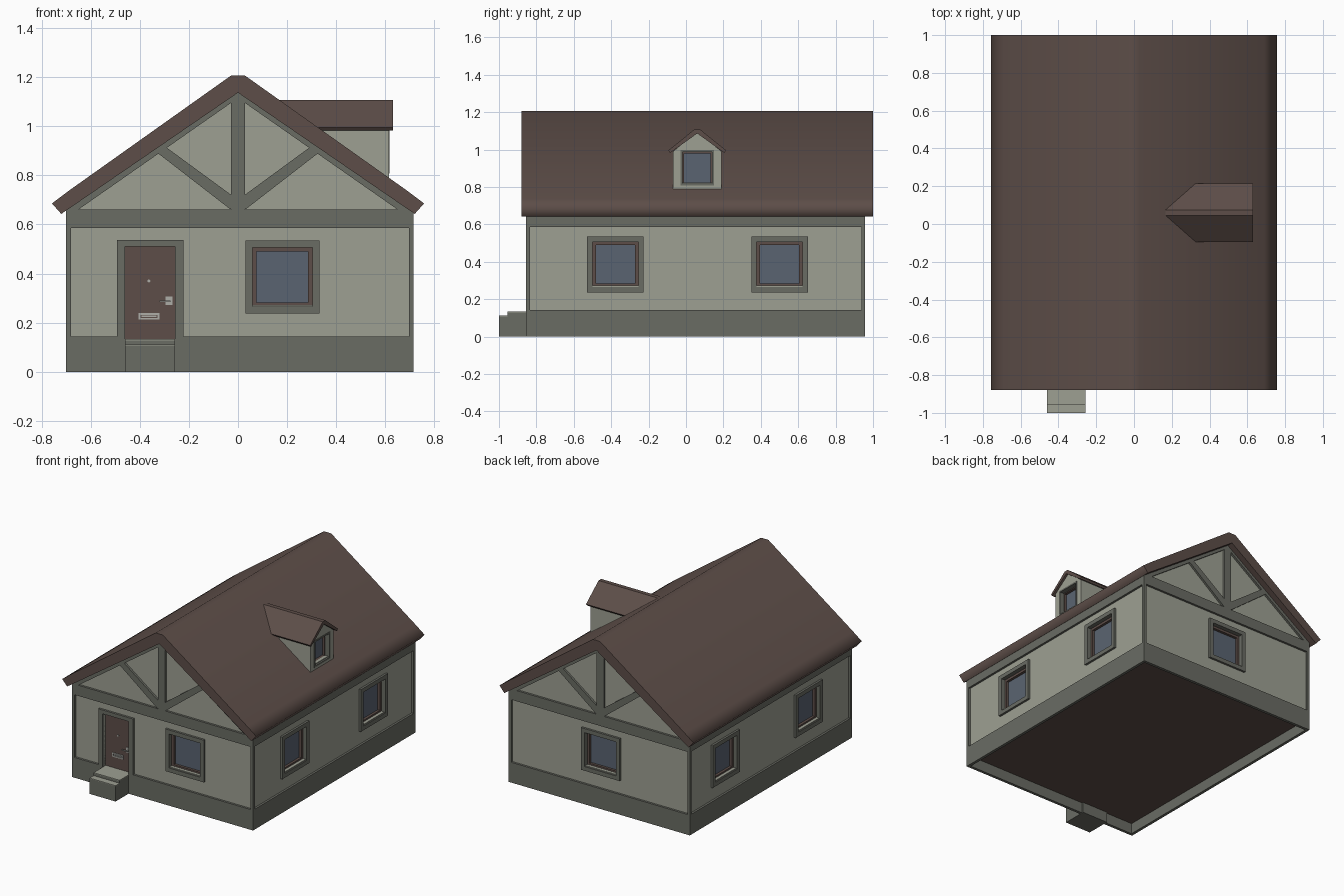
import bpy, bmesh
from math import radians, cos, sin, pi
from mathutils import Matrix

if "Cube" in bpy.data.objects:
    bpy.data.objects.remove(bpy.data.objects["Cube"], do_unlink=True)


def material(name, rgb):
    m = bpy.data.materials.new(name)
    m.use_nodes = True
    m.diffuse_color = (*rgb, 1)
    m.node_tree.nodes["Principled BSDF"].inputs["Base Color"].default_value = (*rgb, 1)
    return m


PLASTER = material("pale plaster", (0.34, 0.35, 0.29))
TIMBER = material("grey timber", (0.144, 0.15, 0.127))
BROWN = material("dark brown", (0.109, 0.075, 0.065))
GLASS = material("blue grey glass", (0.102, 0.127, 0.165))
METAL = material("pale metal", (0.42, 0.42, 0.39))


def rect(x0, x1, z0, z1):
    return [(x0, z0), (x1, z0), (x1, z1), (x0, z1)]


def middle(cx, cz, w, h):
    return rect(cx - w / 2, cx + w / 2, cz - h / 2, cz + h / 2)


def part(name, mat, prisms, m=Matrix()):
    """One object from (outline in x-z, y start, y end) prisms, placed by m."""
    bm = bmesh.new()
    for pts, y0, y1 in prisms:
        a = [bm.verts.new((x, y0, z)) for x, z in pts]
        b = [bm.verts.new((x, y1, z)) for x, z in pts]
        bm.faces.new(a)
        bm.faces.new(b[::-1])
        for i in range(len(a)):
            j = i - 1
            bm.faces.new((a[i], a[j], b[j], b[i]))
    bmesh.ops.transform(bm, matrix=m, verts=bm.verts)
    bmesh.ops.recalc_face_normals(bm, faces=bm.faces)
    me = bpy.data.meshes.new(name)
    bm.to_mesh(me)
    bm.free()
    me.materials.append(mat)
    ob = bpy.data.objects.new(name, me)
    bpy.context.collection.objects.link(ob)
    return ob


def ring(cx, cz, w, h, t, y0, y1):
    """Four bars around an opening."""
    x0, x1, z0, z1 = cx - w / 2, cx + w / 2, cz - h / 2, cz + h / 2
    bars = [rect(x0, x1, z0, z0 + t), rect(x0, x1, z1 - t, z1),
            rect(x0, x0 + t, z0 + t, z1 - t), rect(x1 - t, x1, z0 + t, z1 - t)]
    return [(b, y0, y1) for b in bars]


def cut(target, name, pts, y0, y1, m):
    cutter = part(name, PLASTER, [(pts, y0, y1)], m)
    cutter.hide_render = True
    mod = target.modifiers.new(name, "BOOLEAN")
    mod.operation, mod.solver, mod.object = "DIFFERENCE", "EXACT", cutter
    bpy.context.view_layer.objects.active = target
    bpy.ops.object.modifier_apply(modifier=mod.name)
    bpy.data.objects.remove(cutter, do_unlink=True)


# Wall planes: local x runs along the wall, local y runs inwards
X0, X1, Y0, Y1, INSET = -0.70, 0.716, -0.855, 0.957, 0.015


def wall(x, y, turn):
    return Matrix.Translation((x, y, 0)) @ Matrix.Rotation(radians(turn), 4, "Z")


FRONT, RIGHT = wall(0, Y0, 0), wall(X1, 0, 90)
BACK, LEFT = wall(0, Y1, 180), wall(X0, 0, -90)

# Plastered body and floor
body = part("plaster_walls", PLASTER, [(
    [(X0 + INSET, 0.085), (X1 - INSET, 0.085), (X1 - INSET, 0.655), (0, 1.15), (X0 + INSET, 0.655)],
    Y0 + INSET, Y1 - INSET)])
part("floor", BROWN, [(rect(X0 + 0.01, X1 - 0.01, 0.075, 0.09), Y0 + 0.01, Y1 - 0.01)])

# Plinth, corner posts and beams on every wall
DOOR = (-0.46, -0.257)
for name, m, u0, u1, top in (("front", FRONT, X0, X1, 0.661), ("right", RIGHT, Y0, Y1, 0.665),
                             ("back", BACK, -X1, -X0, 0.661), ("left", LEFT, -Y1, -Y0, 0.665)):
    spans = [(u0, DOOR[0]), (DOOR[1], u1)] if name == "front" else [(u0, u1)]
    part(name + "_plinth", TIMBER, [(rect(a, b, 0, 0.143), 0, 0.02) for a, b in spans], m)
    part(name + "_timbers", TIMBER,
         [(rect(u0, u1, 0.586, top), 0, 0.02),
          (rect(u0, u0 + 0.018, 0.143, 0.586), 0, 0.02),
          (rect(u1 - 0.018, u1, 0.143, 0.586), 0, 0.02)], m)

# Gable rafters, king post and braces
for name, m in (("front", FRONT), ("back", BACK)):
    bars = [rect(-0.028, 0.028, 0.661, 1.12)]
    for s in (-1, 1):
        bars.append([(0, 1.145), (s * 0.695, 0.661), (s * 0.65, 0.661), (0, 1.115)])
        bars.append([(s * 0.02, 0.715), (s * 0.3, 0.92), (s * 0.335, 0.897), (s * 0.03, 0.661)])
    part(name + "_gable_timbers", TIMBER, [(b, 0, 0.02) for b in bars], m)


# Windows: surround, recessed sash, glass and sill
def window(name, target, m, cx, cz, w, h, t, sash, depth=0.0):
    iw, ih = w - 2 * t, h - 2 * t
    cut(target, name + "_cutter", middle(cx, cz, iw + 0.008, ih + 0.008), -0.05, 0.065, m)
    part(name + "_surround", TIMBER, ring(cx, cz, w, h, t, depth, 0.03), m)
    part(name + "_sash", BROWN, ring(cx, cz, iw + 0.008, ih + 0.008, sash + 0.004, 0.03, 0.06), m)
    part(name + "_glass", GLASS, [(middle(cx, cz, iw, ih), 0.048, 0.055)], m)
    part(name + "_sill", PLASTER, [(middle(cx, cz - ih / 2 + 0.003, iw, 0.006), 0.008, 0.035)], m)


for name, m, u in (("front_window", FRONT, 0.181), ("back_window", BACK, 0),
                   ("right_front_window", RIGHT, -0.377), ("right_back_window", RIGHT, 0.5),
                   ("left_front_window", LEFT, 0.377), ("left_back_window", LEFT, -0.55)):
    window(name, body, m, u, 0.386, 0.302, 0.298, 0.029, 0.017)

# Front door with surround and fittings
cut(body, "door_cutter", rect(*DOOR, 0.125, 0.51), -0.05, 0.05, FRONT)
part("door_surround", TIMBER,
     [(rect(-0.493, DOOR[0], 0.143, 0.51), 0, 0.04), (rect(DOOR[1], -0.222, 0.143, 0.51), 0, 0.04),
      (rect(-0.493, -0.222, 0.51, 0.537), 0, 0.04)], FRONT)
part("door", BROWN, [(rect(*DOOR, 0.125, 0.51), 0.035, 0.048)], FRONT)
part("door_handle", METAL, [(rect(-0.296, -0.267, 0.271, 0.306), 0.029, 0.036),
                            (rect(-0.32, -0.275, 0.284, 0.291), 0.012, 0.019),
                            (rect(-0.284, -0.277, 0.284, 0.291), 0.012, 0.03)], FRONT)
part("letter_slot", METAL, ring(-0.363, 0.226, 0.086, 0.028, 0.008, 0.029, 0.036)
     + [(middle(-0.363, 0.226, 0.06, 0.005), 0.031, 0.036)], FRONT)
part("peephole", METAL, [([(-0.363 + 0.006 * cos(i * pi / 6), 0.37 + 0.006 * sin(i * pi / 6))
                           for i in range(12)], 0.029, 0.036)], FRONT)

# Doorstep with pale treads
part("doorstep", TIMBER, [(rect(*DOOR, 0, 0.107), -1, -0.955),
                          (rect(*DOOR, 0, 0.128), -0.955, -0.825)])
part("doorstep_treads", PLASTER, [(rect(*DOOR, 0.107, 0.112), -1, -0.955),
                                  (rect(*DOOR, 0.128, 0.133), -0.955, -0.81)])

# Main roof, softly shaded over ridge and eaves
half = [(0.028, 1.207), (0.69, 0.737), (0.758, 0.686), (0.72, 0.643)]
outline = half + [(0, 1.137)] + [(-x, z) for x, z in reversed(half)]
roof = part("main_roof", BROWN, [(outline, -0.88, 1.0)])
for p in roof.data.polygons:
    p.use_smooth = abs(p.normal.y) < 0.5 and p.normal.z > -0.75

# Dormer: local x runs along world y, local y runs inwards from its face
DORMER = wall(0.615, 0, 90)
C = 0.06
dormer = part("dormer_walls", PLASTER, [(
    [(C - 0.13, 0.76), (C + 0.13, 0.76), (C + 0.13, 0.99), (C, 1.092), (C - 0.13, 0.99)],
    0, 0.35)], DORMER)
part("dormer_roof", BROWN, [(
    [(C - 0.155, 0.995), (C - 0.015, 1.108), (C + 0.015, 1.108), (C + 0.155, 0.995),
     (C + 0.145, 0.982), (C, 1.086), (C - 0.145, 0.982)], -0.016, 0.455)], DORMER)
window("dormer_window", dormer, DORMER, C, 0.902, 0.178, 0.19, 0.011, 0.006, -0.003)
